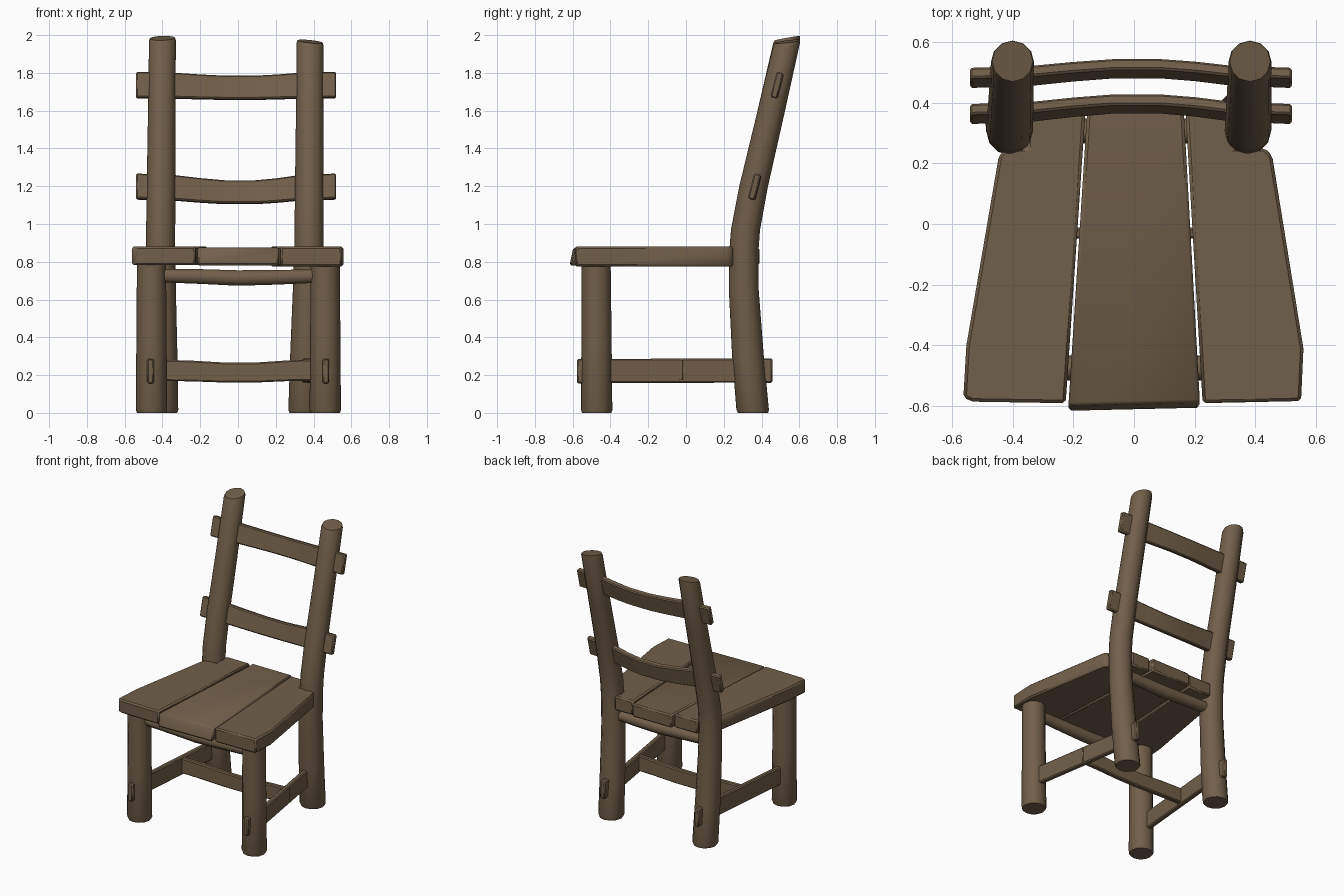
import bpy, bmesh, math
from mathutils import Vector

if "Cube" in bpy.data.objects:
    bpy.data.objects.remove(bpy.data.objects["Cube"])

wood = bpy.data.materials.new("brown wood")
wood.diffuse_color = (0.165, 0.115, 0.068, 1)
wood.use_nodes = True
wood.node_tree.nodes["Principled BSDF"].inputs["Base Color"].default_value = wood.diffuse_color


def finish(name, bm, bevel=0.0, angle=40):
    bmesh.ops.recalc_face_normals(bm, faces=bm.faces[:])
    if bevel:
        sharp = [e for e in bm.edges if e.calc_face_angle(0) > math.radians(30)]
        bmesh.ops.bevel(bm, geom=sharp, offset=bevel, segments=1,
                        affect='EDGES', clamp_overlap=True)
    me = bpy.data.meshes.new(name)
    bm.to_mesh(me)
    bm.free()
    me.materials.append(wood)
    me.shade_smooth()
    me.set_sharp_from_angle(angle=math.radians(angle))
    ob = bpy.data.objects.new(name, me)
    bpy.context.collection.objects.link(ob)


def loft(name, rings, bevel=0.0):
    """Skin a list of equal-length point rings and cap both ends."""
    bm = bmesh.new()
    vs = [[bm.verts.new(p) for p in ring] for ring in rings]
    n = len(vs[0])
    for a, b in zip(vs, vs[1:]):
        for i in range(n):
            j = (i + 1) % n
            bm.faces.new((a[i], a[j], b[j], b[i]))
    bm.faces.new(vs[0][::-1])
    bm.faces.new(vs[-1])
    finish(name, bm, bevel)


def log(name, path, axis='Z', slant=(0, 0), sides=12):
    """Round timber through (x, y, z, radius); slant tilts the top cut."""
    rings = []
    for k, (x, y, z, r) in enumerate(path):
        ring = []
        for i in range(sides):
            a = math.tau * i / sides
            c, s = r * math.cos(a), r * math.sin(a)
            if axis == 'X':
                ring.append((x, y + c, z + s))
            else:
                top = k >= len(path) - 2
                dz = (c * slant[0] + s * slant[1]) if top else 0
                ring.append((x + c, y + s, z + dz))
        rings.append(ring)
    loft(name, rings)


def bar(name, path, side, up, bevel=0.007):
    """Flat board through (x, y, z, height); side is its half thickness."""
    side, up = Vector(side), Vector(up).normalized()
    rings = []
    for x, y, z, h in path:
        c, u = Vector((x, y, z)), up * h / 2
        rings.append([c - side - u, c + side - u, c + side + u, c - side + u])
    loft(name, rings, bevel)


def plank(name, outline, z0, z1, lean=0.0):
    """Seat board; lean pushes the lower front edge forward."""
    low = [(x, y - (lean if y < -0.5 else 0), z0) for x, y in outline]
    loft(name, [low, [(x, y, z1) for x, y in outline]], 0.01)


# Front legs
for side, x in (("left", -0.458), ("right", 0.462)):
    log("front_leg_" + side, [(x, -0.473, 0, 0.077), (x, -0.473, 0.015, 0.083),
                              (x, -0.474, 0.4, 0.08), (x, -0.476, 0.8, 0.077)])

# Bent back posts: (y, z, radius) with a slightly different lean per side
spine = [(0.355, 0, 0.08), (0.353, 0.015, 0.086), (0.328, 0.3, 0.084),
         (0.306, 0.65, 0.079), (0.306, 0.85, 0.077), (0.315, 0.97, 0.077),
         (0.358, 1.2, 0.076), (0.447, 1.58, 0.073), (0.533, 1.965, 0.071),
         (0.536, 1.978, 0.067)]
for side, xb, xm, xt, top, slant in (("left", -0.402, -0.41, -0.40, 0.006, (0.03, 0.18)),
                                     ("right", 0.352, 0.376, 0.382, -0.012, (-0.1, 0.12))):
    path = []
    for y, z, r in spine:
        x = xb + (xm - xb) * z / 0.9 if z < 0.9 else xm + (xt - xm) * (z - 0.9) / 1.08
        path.append((x, y, z + (top if z > 1.9 else 0), r))
    log("back_post_" + side, path, slant=slant)

# Seat planks, the outer two notched around the posts
plank("seat_plank_left", [(-0.562, -0.572), (-0.53, -0.585), (-0.225, -0.59), (-0.16, 0.37),
                          (-0.35, 0.37), (-0.35, 0.25), (-0.42, 0.25), (-0.445, 0.225),
                          (-0.552, -0.4)], 0.782, 0.88)
plank("seat_plank_middle", [(-0.216, -0.597), (0.217, -0.587), (0.163, 0.388),
                            (-0.153, 0.388)], 0.78, 0.875, 0.02)
plank("seat_plank_right", [(0.226, -0.59), (0.55, -0.583), (0.558, -0.41), (0.455, 0.225),
                           (0.43, 0.25), (0.32, 0.25), (0.32, 0.365), (0.17, 0.365)],
      0.776, 0.88)

# Curved back rails passing through the posts
for name, y, z, h, bow, sag in (("lower_back_rail", 0.362, 1.198, 0.137, 0.033, 0.03),
                                ("upper_back_rail", 0.481, 1.735, 0.139, 0.03, 0.014)):
    path = [(x, y + bow * k, z - sag * k, h - 0.012 * k)
            for x, k in ((-0.54, 0), (-0.34, 0.22), (-0.2, 0.68), (-0.07, 1), (0.09, 1),
                         (0.2, 0.72), (0.32, 0.25), (0.52, 0))]
    bar(name, path, (0, 0.018, -0.0045), (0, 0.25, 1))

# Side stretchers, pegged through front legs and back posts
for side, xf, xb in (("left", -0.463, -0.403), ("right", 0.465, 0.352)):
    bar("side_stretcher_" + side, [(xf, -0.577, 0.221, 0.13), (xf, -0.4, 0.222, 0.128),
                                   (xb, 0.3, 0.224, 0.128), (xb, 0.457, 0.224, 0.13)],
        (0.018, 0, 0), (0, 0, 1))

# Cross stretcher between the side stretchers
bar("cross_stretcher", [(-0.445, -0.03, 0.226, 0.112), (-0.25, -0.03, 0.222, 0.11),
                        (-0.08, -0.03, 0.214, 0.106), (0.1, -0.03, 0.214, 0.106),
                        (0.28, -0.03, 0.224, 0.11), (0.425, -0.03, 0.228, 0.112)],
    (0, 0.018, 0), (0, 0, 1))

# Round rails under the seat, front and back
for name, y in (("front_seat_rail", -0.474), ("back_seat_rail", 0.306)):
    log(name, [(-0.42, y, 0.727, 0.037), (-0.2, y, 0.722, 0.041), (0, y, 0.714, 0.043),
               (0.2, y, 0.718, 0.041), (0.42, y, 0.724, 0.037)], axis='X', sides=10)
